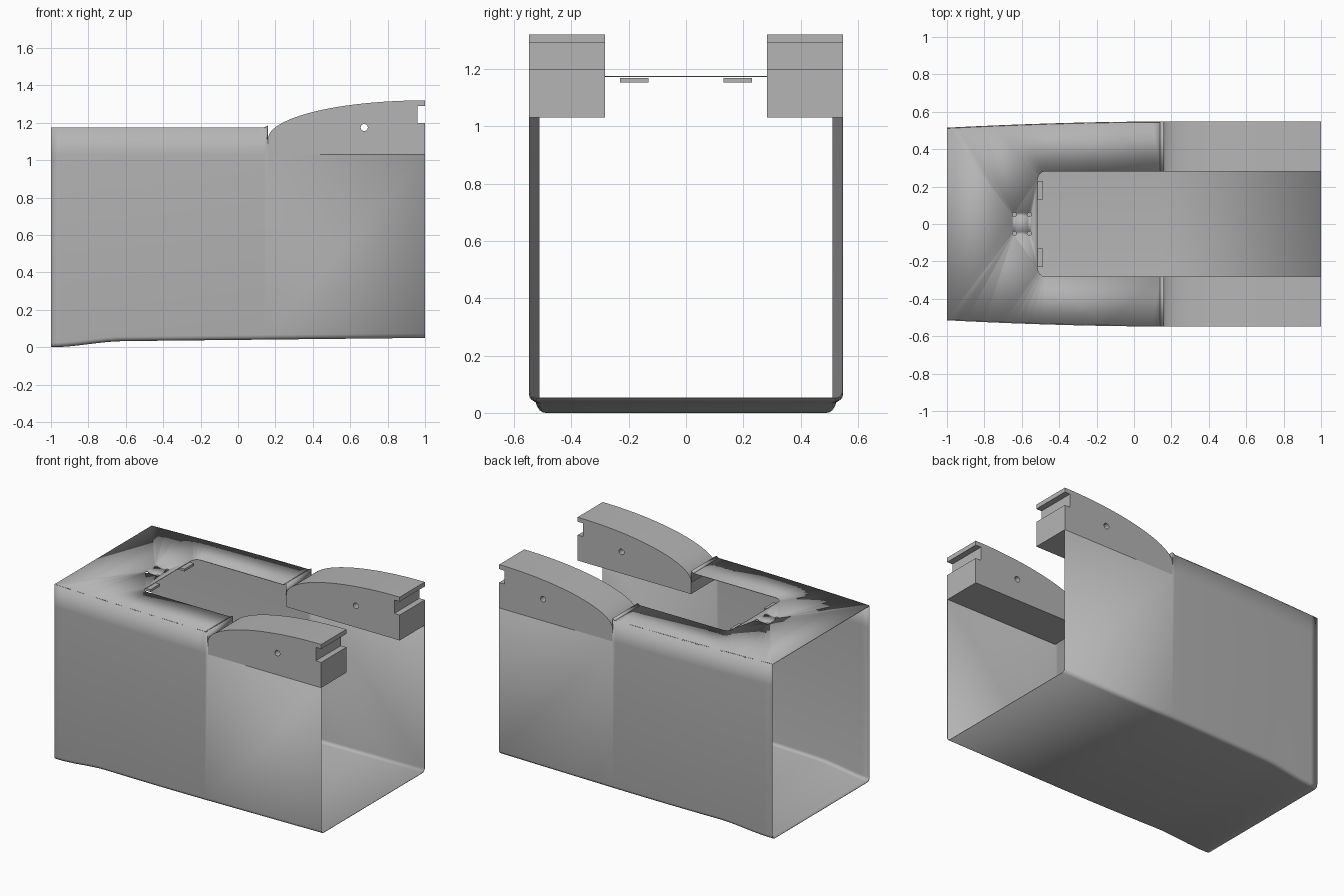
import bpy, bmesh, math

old = bpy.data.objects.get("Cube")
if old:
    bpy.data.objects.remove(old, do_unlink=True)

grey = bpy.data.materials.new("plain grey")
grey.use_nodes = True
grey.diffuse_color = (0.46, 0.46, 0.46, 1)
grey.node_tree.nodes["Principled BSDF"].inputs["Base Color"].default_value = grey.diffuse_color

DECK, LEDGE, STEP = 1.175, 1.03, 0.16   # deck height, block underside, block start
INNER, OUTER = 0.282, 0.548             # block inner and outer sides


def finish(name, bm, thickness=0):
    mesh = bpy.data.meshes.new(name)
    bm.to_mesh(mesh)
    bm.free()
    mesh.materials.append(grey)
    ob = bpy.data.objects.new(name, mesh)
    bpy.context.collection.objects.link(ob)
    bpy.ops.object.select_all(action='DESELECT')
    ob.select_set(True)
    bpy.context.view_layer.objects.active = ob
    bpy.ops.object.shade_smooth_by_angle(angle=math.radians(30))
    if thickness:
        mod = ob.modifiers.new("sheet thickness", 'SOLIDIFY')
        mod.thickness = thickness
        mod.offset = -1
    return ob


def circle(cx, cy, r, n=16):
    return [(cx + r * math.cos(2 * math.pi * i / n), cy + r * math.sin(2 * math.pi * i / n))
            for i in range(n)]


def fill(loops, place):
    """Flat face from an outline and its holes."""
    bm = bmesh.new()
    for loop in loops:
        vs = [bm.verts.new(place(a, b)) for a, b in loop]
        for i, v in enumerate(vs):
            bm.edges.new((vs[i - 1], v))
    bmesh.ops.triangle_fill(bm, edges=bm.edges[:], use_beauty=True)
    return bm


def half_width(x):
    return OUTER - 0.033 * max(0, (0.15 - x) / 1.15) ** 1.8


def floor_z(x):
    if x > -0.6:
        return 0.05 - 0.017 * (1 - x) / 1.6
    t = (x + 1) / 0.4
    return 0.033 * t * t * (3 - 2 * t)


# Open-ended shell: two walls and a floor with rounded lower corners
stations = [-1 + 0.05 * i for i in range(23)] + [0.14, STEP, 1]
bm = bmesh.new()
rows = []
R = 0.025
for x in stations:
    w, z = half_width(x), floor_z(x)
    side = [(w, DECK + (0.01 if x == STEP else 0)), (w, LEDGE)]
    for i in range(5):
        a = math.pi / 8 * i
        side.append((w - R + R * math.cos(a), z + R - R * math.sin(a)))
    section = side + [(-y, h) for y, h in reversed(side)]
    rows.append([bm.verts.new((x, y, h)) for y, h in section])
for x, a, b in zip(stations, rows, rows[1:]):
    for j in range(len(a) - 1):
        if x >= STEP and j in (0, len(a) - 2):
            continue
        bm.faces.new((a[j], a[j + 1], b[j + 1], b[j]))
bmesh.ops.delete(bm, geom=[v for v in bm.verts if not v.link_faces], context='VERTS')
bm.normal_update()
if sum(f.normal.z * f.calc_area() for f in bm.faces) > 0:
    bmesh.ops.reverse_faces(bm, faces=bm.faces[:])
finish("outer_shell", bm, 0.004)

# Top deck with a rounded opening and four small holes
edge = [x for x in stations if x <= 0.14]
front = [(x, -half_width(x)) for x in edge]
back = [(x, half_width(x)) for x in reversed(edge)]
OPEN, CR = -0.515, 0.045
corner = [(OPEN + CR - CR * math.sin(math.pi / 12 * i), INNER - CR + CR * math.cos(math.pi / 12 * i))
          for i in range(7)]
opening = [(0.14, INNER)] + corner + [(x, -y) for x, y in reversed(corner)] + [(0.14, -INNER)]
outline = front + list(reversed(opening)) + back
holes = [circle(x, y, 0.011) for x in (-0.64, -0.56) for y in (-0.05, 0.05)]
bm = fill([outline] + holes, lambda a, b: (a, b, DECK))
bm.normal_update()
for f in bm.faces:
    if f.normal.z < 0:
        f.normal_flip()
finish("top_deck", bm, 0.004)

# Side outline of the curved blocks, with the end slot
arc = []
for i in range(25):
    a = math.pi / 2 * i / 24
    arc.append((1 - (1 - STEP) * math.cos(a), 1.113 + 0.207 * math.sin(a)))
slot = [(1, 1.29), (0.96, 1.29), (0.96, 1.2), (1, 1.2)]
block = arc + slot + [(1, LEDGE), (STEP, LEDGE)]

for side, s in (("left", 1), ("right", -1)):
    # Curved block with a pin hole through it
    bm = fill([block, circle(0.675, 1.175, 0.019, 20)], lambda a, b: (a, s * INNER, b))
    ext = bmesh.ops.extrude_face_region(bm, geom=bm.faces[:])
    moved = [g for g in ext["geom"] if isinstance(g, bmesh.types.BMVert)]
    bmesh.ops.translate(bm, verts=moved, vec=(0, s * (OUTER - INNER), 0))
    bmesh.ops.recalc_face_normals(bm, faces=bm.faces[:])
    finish("curved_block_" + side, bm)

    # Raised lip where the deck meets the block
    bm = bmesh.new()
    path = [(0.14, DECK), (STEP, DECK + 0.01), (STEP, 1.11)]
    a, b = [[bm.verts.new((x, s * y, z)) for x, z in path] for y in (INNER, OUTER)]
    for i in range(2):
        quad = (a[i], a[i + 1], b[i + 1], b[i])
        bm.faces.new(quad if s > 0 else quad[::-1])
    finish("deck_lip_" + side, bm, 0.004)

    # Small tab under the edge of the opening
    bm = bmesh.new()
    bmesh.ops.create_cube(bm, size=1)
    bmesh.ops.scale(bm, verts=bm.verts, vec=(0.05, 0.1, 0.016))
    bmesh.ops.translate(bm, verts=bm.verts, vec=(-0.512, s * 0.18, 1.16))
    finish("tab_" + side, bm)
